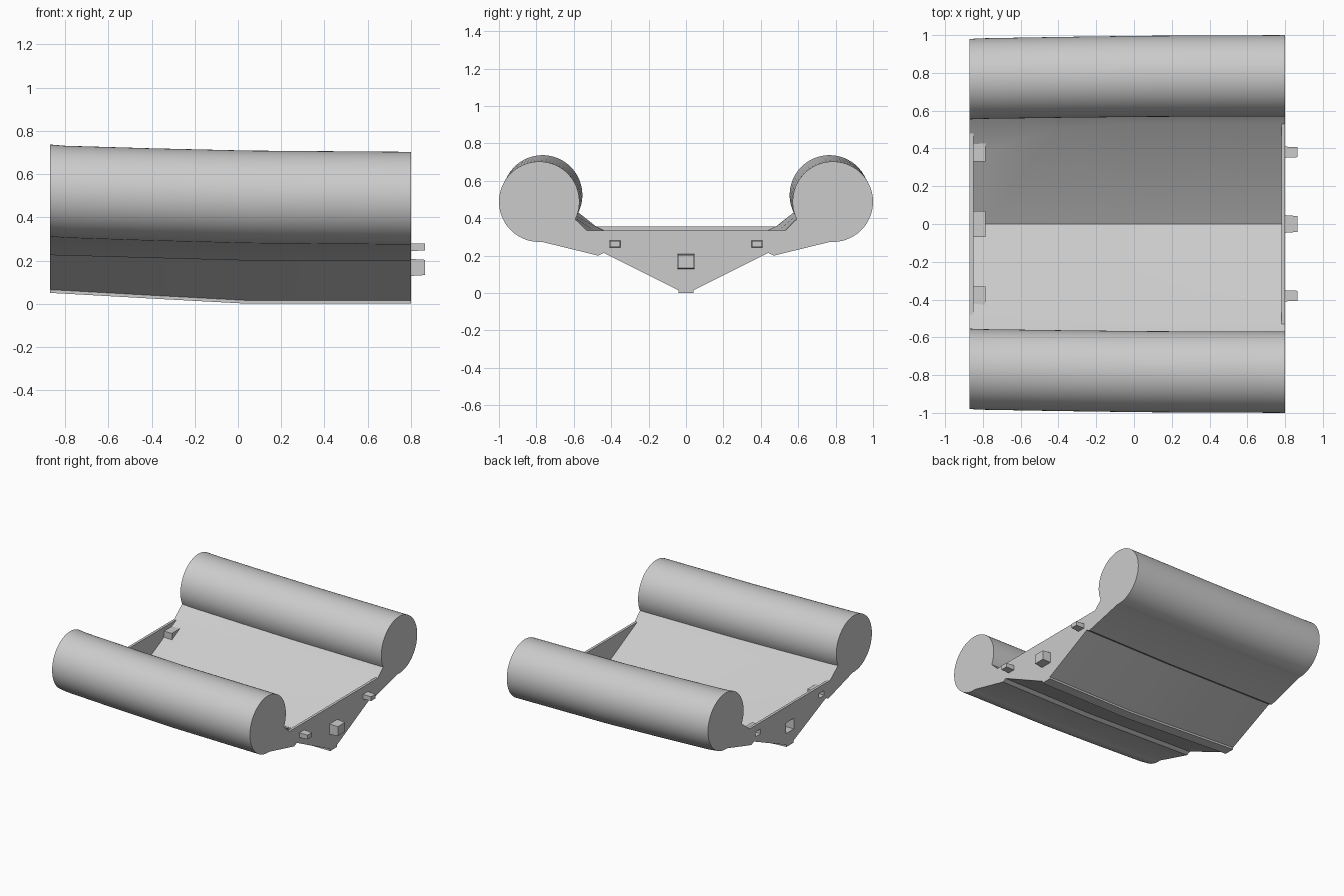
import bpy, bmesh, math

cube = bpy.data.objects.get("Cube")
if cube:
    bpy.data.objects.remove(cube, do_unlink=True)

grey = bpy.data.materials.new("light grey")
grey.use_nodes = True
COLOUR = (0.6, 0.6, 0.6, 1)
grey.diffuse_color = COLOUR
grey.node_tree.nodes["Principled BSDF"].inputs["Base Color"].default_value = COLOUR

BACK, FRONT = -0.87, 0.80      # the two cut ends of the hull section
WALL = 0.02
ARC = 56


def loft(name, rings):
    """Closed solid through rings of points, capped at both ends."""
    bm = bmesh.new()
    loops = [[bm.verts.new(p) for p in ring] for ring in rings]
    n = len(loops[0])
    for a, b in zip(loops, loops[1:]):
        for i in range(n):
            j = (i + 1) % n
            bm.faces.new((a[i], a[j], b[j], b[i]))
    bm.faces.new(loops[0])
    bm.faces.new(loops[-1])
    bmesh.ops.recalc_face_normals(bm, faces=bm.faces)
    mesh = bpy.data.meshes.new(name)
    bm.to_mesh(mesh)
    bm.free()
    mesh.materials.append(grey)
    obj = bpy.data.objects.new(name, mesh)
    bpy.context.collection.objects.link(obj)
    return obj


def block(name, x0, x1, y, z, width, height, taper=1.0):
    """Box along x whose far end is scaled by taper."""
    rings = []
    for x, s in ((x0, 1), (x1, taper)):
        w, h = width * s / 2, height * s / 2
        rings.append([(x, y - w, z - h), (x, y + w, z - h),
                      (x, y + w, z + h), (x, y - w, z + h)])
    return loft(name, rings)


def inner_v(h):
    """Knee width, knee height and floor height inside the hull."""
    return 0.53 - 0.05 * h, 0.335 + 0.02 * h, 0.065 + 0.05 * h


def section(x, h, t):
    """Cross-section: h lifts the keel, t lifts the side tubes."""
    keel, chine = 0.05 * h, 0.025 * h
    cy, cz, r = 0.785 - 0.018 * t, 0.488 + 0.036 * t, 0.215 - 0.002 * t
    half = [(0.04, keel), (0.04, 0.015 + keel),
            (0.44 - 0.01 * h, 0.215 + chine), (0.47 - 0.01 * h, 0.20 + chine)]
    for i in range(ARC + 1):
        a = math.radians(-94 + 300 * i / ARC)
        half.append((cy + r * math.cos(a), cz + r * math.sin(a)))
    knee_y, knee_z, floor = inner_v(h)
    half.append((knee_y, knee_z))
    mirrored = [(-y, z) for y, z in reversed(half)]
    return [(x, y, z) for y, z in half + [(0, floor)] + mirrored]


# Hull with its two buoyancy tubes, rising gently towards the back end
STATIONS = [(BACK, 1, 1), (-0.80, 0.93, 0.83), (-0.40, 0.48, 0.48),
            (0.05, 0, 0.17), (FRONT, 0, 0)]
hull = loft("hull", [section(*s) for s in STATIONS])


# End walls closing the V-shaped well
def end_wall(name, x0, x1, h):
    y, z, floor = inner_v(h)
    return loft(name, [[(x, -y, z), (x, 0, floor), (x, y, z)] for x in (x0, x1)])


end_wall("front_wall", FRONT - WALL, FRONT, 0)
back_wall = end_wall("back_wall", BACK, BACK + WALL, 1)

# Tapered pins on one end, matching sockets and housings on the other
PINS = [("left", -0.38, 0.262, 0.06, 0.036),
        ("centre", 0, 0.168, 0.095, 0.08),
        ("right", 0.38, 0.262, 0.06, 0.036)]
for side, y, z, w, h in PINS:
    block(side + "_pin", FRONT - 0.01, 0.866, y, z, w, h, 0.88)
    zs = z + 0.025
    housing = block(side + "_socket_housing", BACK + WALL / 2, -0.785,
                    y, zs, w + 0.04, h + 0.04)
    cutter = block(side + "_socket_cutter", BACK - 0.02, -0.80, y, zs, w, h)
    cutter.hide_render = True
    cutter.hide_viewport = True
    for target in (hull, back_wall, housing):
        mod = target.modifiers.new("socket", 'BOOLEAN')
        mod.operation = 'DIFFERENCE'
        mod.solver = 'EXACT'
        mod.object = cutter

# Smooth tubes with crisp edges
bpy.ops.object.select_all(action='DESELECT')
hull.select_set(True)
bpy.context.view_layer.objects.active = hull
bpy.ops.object.shade_smooth_by_angle(angle=math.radians(20))
